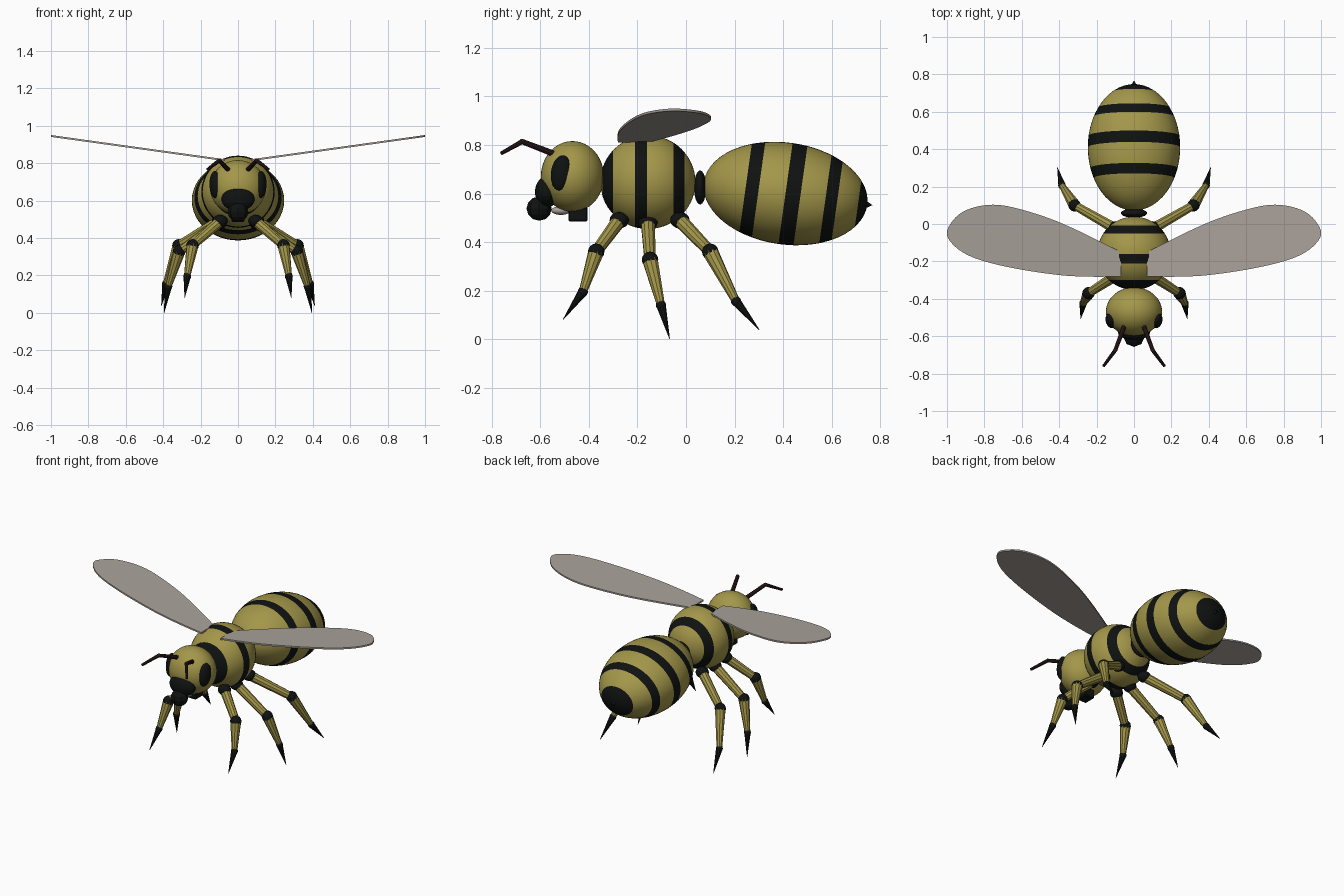
import bpy, bmesh, math
from mathutils import Vector, Matrix

if "Cube" in bpy.data.objects:
    bpy.data.objects.remove(bpy.data.objects["Cube"])


def material(name, rgb):
    m = bpy.data.materials.new(name)
    m.diffuse_color = (*rgb, 1)
    m.use_nodes = True
    m.node_tree.nodes["Principled BSDF"].inputs["Base Color"].default_value = m.diffuse_color
    return m


YELLOW = material("mustard_yellow", (0.37, 0.31, 0.068))
BLACK = material("black", (0.005, 0.006, 0.006))
WING = material("wing_grey", (0.40, 0.36, 0.325))
BROWN = material("dark_brown", (0.03, 0.012, 0.012))


def finish(name, bm, mats, smooth=True):
    bmesh.ops.recalc_face_normals(bm, faces=bm.faces)
    me = bpy.data.meshes.new(name)
    bm.to_mesh(me)
    bm.free()
    for m in mats:
        me.materials.append(m)
    me.polygons.foreach_set("use_smooth", [smooth] * len(me.polygons))
    ob = bpy.data.objects.new(name, me)
    bpy.context.collection.objects.link(ob)
    return ob


def ellipsoid(name, center, radii, mat, rot=(0, 0, 0), seg=24, rings=16, smooth=True):
    bm = bmesh.new()
    bmesh.ops.create_uvsphere(bm, u_segments=seg, v_segments=rings, radius=1)
    ob = finish(name, bm, [mat], smooth)
    ob.location, ob.scale, ob.rotation_euler = center, radii, rot
    return ob


def banded_body(name, center, radii, bands, tilt=0.0, seg=48):
    """Ellipsoid along y with black bands whose limits are ring positions."""
    bm = bmesh.new()
    cuts = [b for band in bands for b in band if abs(b) < radii[1]]
    ts = [-radii[1] * math.cos(math.pi * i / 28) for i in range(1, 28)]
    ts = sorted([t for t in ts if all(abs(t - c) > 0.006 for c in cuts)] + cuts)
    rings = []
    for t in ts:
        k = math.sqrt(1 - (t / radii[1]) ** 2)
        rings.append([bm.verts.new((radii[0] * k * math.cos(a), t, radii[2] * k * math.sin(a)))
                      for a in (2 * math.pi * j / seg for j in range(seg))])
    for r0, r1 in zip(rings, rings[1:]):
        for j in range(seg):
            n = (j + 1) % seg
            bm.faces.new((r0[j], r0[n], r1[n], r1[j]))
    for ring, y in ((rings[0], -radii[1]), (rings[-1], radii[1])):
        pole = bm.verts.new((0, y, 0))
        for j in range(seg):
            bm.faces.new((ring[j], ring[(j + 1) % seg], pole))
    for f in bm.faces:
        y = f.calc_center_bounds().y
        f.material_index = int(any(a < y < b for a, b in bands))
    ob = finish(name, bm, [YELLOW, BLACK])
    ob.location, ob.rotation_euler = center, (tilt, 0, 0)
    return ob


def limb(name, a, b, r0, r1, mat, seg=10, smooth=False):
    a, b = Vector(a), Vector(b)
    bm = bmesh.new()
    bmesh.ops.create_cone(bm, cap_ends=True, segments=seg, radius1=r0, radius2=r1,
                          depth=(b - a).length)
    rot = (b - a).to_track_quat('Z', 'Y').to_matrix().to_4x4()
    bmesh.ops.transform(bm, matrix=Matrix.Translation((a + b) / 2) @ rot, verts=bm.verts)
    return finish(name, bm, [mat], smooth)


# Striped body segments
banded_body("abdomen", (0, 0.41, 0.60), (0.247, 0.34, 0.21),
            [(-0.166, -0.112), (0.0, 0.062), (0.166, 0.215), (0.302, 1)], math.radians(-8))
banded_body("thorax", (0, -0.157, 0.647), (0.196, 0.196, 0.193),
            [(-0.187, -0.143), (-0.053, -0.003), (0.105, 0.15)])
ellipsoid("waist", (0, 0.058, 0.625), (0.07, 0.025, 0.07), BLACK)
limb("stinger", (0, 0.73, 0.556), (0, 0.768, 0.552), 0.022, 0.0, BLACK)

# Head and mouth
ellipsoid("head", (0, -0.468, 0.67), (0.15, 0.13, 0.146), YELLOW, seg=40, rings=24)
ellipsoid("muzzle", (0, -0.572, 0.607), (0.088, 0.05, 0.064), BLACK)
ellipsoid("mouth", (0, -0.605, 0.538), (0.056, 0.052, 0.05), BLACK, seg=8, rings=6, smooth=False)
ellipsoid("tongue", (0, -0.515, 0.53), (0.025, 0.04, 0.018), WING)
bm = bmesh.new()
bmesh.ops.create_cube(bm, size=1)
bmesh.ops.scale(bm, vec=(0.07, 0.08, 0.06), verts=bm.verts)
bmesh.ops.translate(bm, vec=(0, -0.445, 0.515), verts=bm.verts)
bmesh.ops.bevel(bm, geom=bm.edges[:], offset=0.006, segments=1, affect='EDGES')
finish("chin_block", bm, [BLACK], False)

# Leg joints for the right side: hip, knee, ankle, tip
LEGS = {
    "front": [(0.095, -0.275, 0.49), (0.243, -0.37, 0.36), (0.272, -0.425, 0.195), (0.285, -0.507, 0.08)],
    "middle": [(0.10, -0.157, 0.48), (0.315, -0.148, 0.327), (0.372, -0.103, 0.14), (0.395, -0.067, 0.0)],
    "rear": [(0.10, -0.025, 0.49), (0.318, 0.10, 0.36), (0.385, 0.206, 0.156), (0.41, 0.303, 0.037)],
}

# Right wing outline (x, y)
OUTLINE = [(0.07, -0.15), (0.30, -0.035), (0.48, 0.04), (0.675, 0.095), (0.80, 0.10),
           (0.91, 0.068), (0.975, 0.01), (1.0, -0.06), (0.94, -0.135), (0.83, -0.19),
           (0.64, -0.237), (0.40, -0.273), (0.22, -0.282), (0.07, -0.28)]


def smooth_outline(pts, n=5):
    """Catmull-Rom through the points, open at the wing root."""
    P = [Vector(p) for p in [pts[0]] + pts + [pts[-1]]]
    out = []
    for i in range(1, len(P) - 2):
        a, b, c, d = P[i - 1:i + 3]
        for k in range(n):
            t = k / n
            out.append(0.5 * (2 * b + (c - a) * t + (2 * a - 5 * b + 4 * c - d) * t * t
                              + (3 * b - a - 3 * c + d) * t ** 3))
    return out + [P[-1]]


for side, s in (("right", 1), ("left", -1)):
    def mir(p):
        return (p[0] * s, p[1], p[2])

    # Eye
    ellipsoid(f"{side}_eye", mir((0.122, -0.515, 0.685)), (0.03, 0.042, 0.073), BLACK,
              (math.radians(-8), 0, math.radians(-12 * s)))

    # Antenna
    base, elbow, tip = (mir(p) for p in
                        ((0.05, -0.54, 0.762), (0.10, -0.675, 0.814), (0.163, -0.76, 0.766)))
    limb(f"{side}_antenna_base", base, elbow, 0.013, 0.011, BROWN)
    ellipsoid(f"{side}_antenna_elbow", elbow, (0.0115,) * 3, BROWN, seg=10, rings=8)
    limb(f"{side}_antenna_tip", elbow, tip, 0.011, 0.008, BROWN)

    # Legs
    for pos, joints in LEGS.items():
        hip, knee, ankle, foot = (mir(p) for p in joints)
        n = f"{side}_{pos}"
        ellipsoid(f"{n}_hip", hip, (0.04, 0.04, 0.034), BLACK, seg=12, rings=8)
        limb(f"{n}_upper_leg", hip, knee, 0.03, 0.024, YELLOW)
        ellipsoid(f"{n}_knee", knee, (0.034,) * 3, BLACK, seg=12, rings=8)
        limb(f"{n}_lower_leg", knee, ankle, 0.033, 0.017, YELLOW)
        ellipsoid(f"{n}_ankle", ankle, (0.021,) * 3, BLACK, seg=12, rings=8)
        limb(f"{n}_claw", ankle, foot, 0.02, 0.001, BLACK)

    # Wing: thin plate rising outward
    bm = bmesh.new()
    face = bm.faces.new([bm.verts.new((p.x * s, p.y, 0.808 + 0.139 * (p.x - 0.05)))
                         for p in smooth_outline(OUTLINE)])
    ext = bmesh.ops.extrude_face_region(bm, geom=[face])
    bmesh.ops.translate(bm, vec=(0, 0, 0.01),
                        verts=[v for v in ext["geom"] if isinstance(v, bmesh.types.BMVert)])
    finish(f"{side}_wing", bm, [WING], False)
